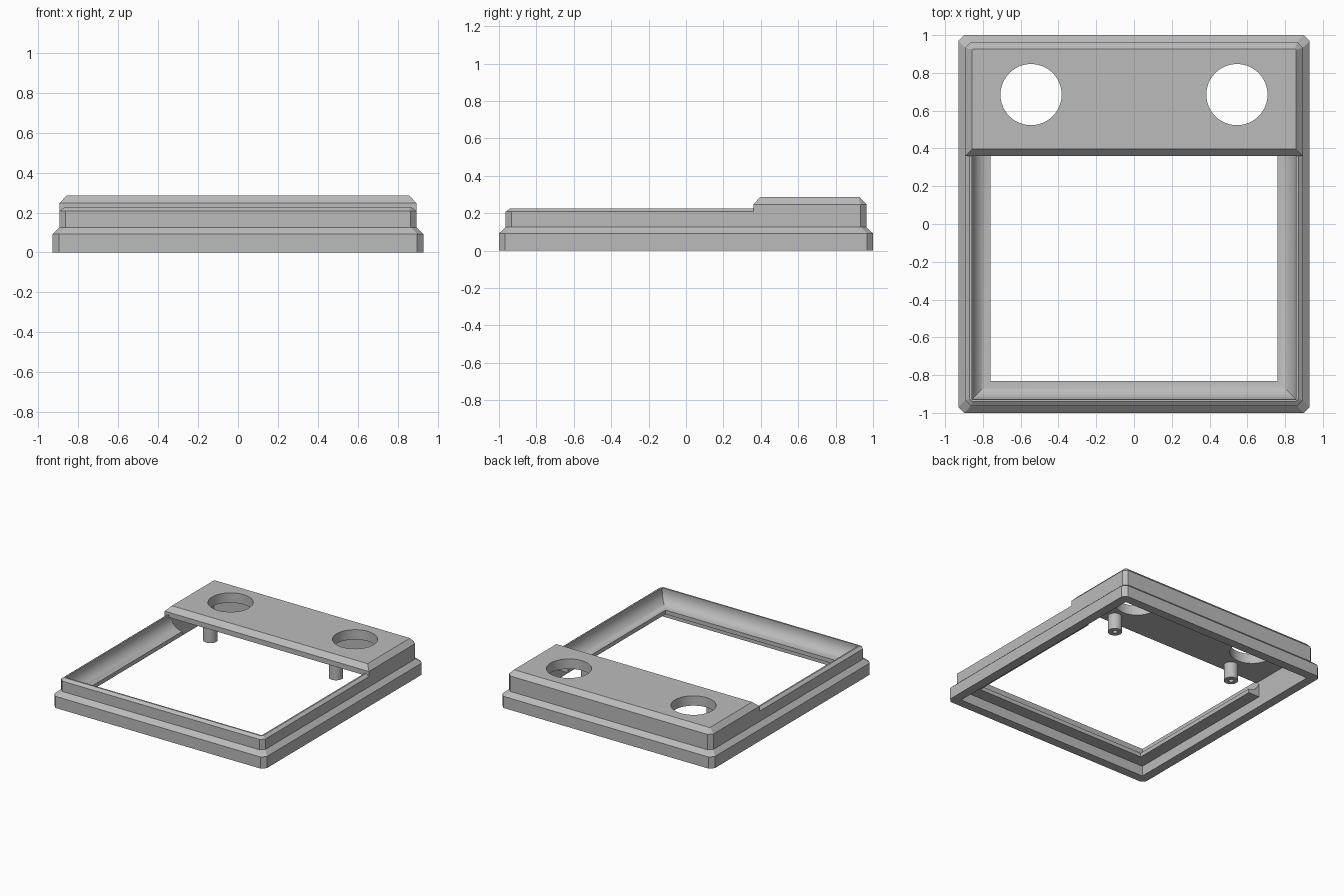
import bpy, bmesh
from math import sin, cos, pi

if "Cube" in bpy.data.objects:
    bpy.data.objects.remove(bpy.data.objects["Cube"], do_unlink=True)

HX, HY = 0.93, 1.0          # half width and half depth of the frame
INNER = 0.072               # inset of the inner wall
DECK_FRONT = 0.36
HOLE_X, HOLE_Y, HOLE_R = 0.545, 0.685, 0.162

grey = bpy.data.materials.new("plain_grey")
grey.use_nodes = True
grey.diffuse_color = (0.5, 0.5, 0.5, 1)
grey.node_tree.nodes["Principled BSDF"].inputs["Base Color"].default_value = (0.5, 0.5, 0.5, 1)


def loft(name, loops, ring=True, wrap=False, caps=False):
    """Skin a row of equal point loops; ring closes each loop, wrap joins last to first."""
    bm = bmesh.new()
    rows = [[bm.verts.new(p) for p in loop] for loop in loops]
    pairs = list(zip(rows, rows[1:])) + ([(rows[-1], rows[0])] if wrap else [])
    n = len(rows[0])
    for a, b in pairs:
        for i in range(n if ring else n - 1):
            j = (i + 1) % n
            bm.faces.new((a[i], a[j], b[j], b[i]))
    if caps:
        bm.faces.new(rows[0])
        bm.faces.new(rows[-1])
    bmesh.ops.remove_doubles(bm, verts=bm.verts[:], dist=1e-5)
    bmesh.ops.recalc_face_normals(bm, faces=bm.faces[:])
    mesh = bpy.data.meshes.new(name)
    bm.to_mesh(mesh)
    bm.free()
    mesh.materials.append(grey)
    obj = bpy.data.objects.new(name, mesh)
    bpy.context.collection.objects.link(obj)
    return obj


def outline(x, y0, y1, z, front, back):
    """Rectangle with cut corners: front and back give the corner cuts."""
    return [(-x + front, y0, z), (x - front, y0, z), (x, y0 + front, z), (x, y1 - back, z),
            (x - back, y1, z), (-x + back, y1, z), (-x, y1 - back, z), (-x, y0 + front, z)]


def circle(x, y, r, z, n=48):
    return [(x + r * cos(2 * pi * i / n), y + r * sin(2 * pi * i / n), z) for i in range(n)]


def smooth(obj):
    bpy.ops.object.select_all(action='DESELECT')
    obj.select_set(True)
    bpy.context.view_layer.objects.active = obj
    bpy.ops.object.shade_smooth_by_angle(angle=0.5)


# Stepped outer frame: inset, height, corner cut
section = [(0, 0, 0.032), (0, 0.092, 0.032), (0.036, 0.126, 0.03), (0.036, 0.208, 0.03),
           (0.06, 0.226, 0.015), (INNER, 0.226, 0), (INNER, 0, 0)]
loft("outer_frame", [outline(HX - d, d - HY, HY - d, z, c, c) for d, z, c in section], wrap=True)

# Concave ledge around the three open sides, ending just under the deck
R = 0.098
LIP = INNER + R
profile = [(INNER, 0.08), (LIP, 0.08)]
profile += [(LIP - R * sin(a), 0.21 - R * cos(a)) for a in [i * pi / 24 for i in range(13)]]
END = 0.39
paths = [[(s * (HX - d), y if y else d - HY, z) for d, z in profile]
         for s, y in ((-1, END), (-1, None), (1, None), (1, END))]
smooth(loft("cove_ledge", paths, caps=True))

# Raised rear deck with bevelled top
DX, DY = HX - 0.036, HY - 0.036
deck = loft("rear_deck", [
    outline(DX, DECK_FRONT, DY, 0.208, 0, 0.03),
    outline(DX, DECK_FRONT, DY, 0.248, 0, 0.03),
    outline(DX - 0.037, DECK_FRONT + 0.037, DY - 0.037, 0.286, 0, 0.005)], caps=True)

# Two round openings through the deck
for s in (-1, 1):
    cutter = loft("hole_cutter", [circle(s * HOLE_X, HOLE_Y, HOLE_R, z) for z in (0.1, 0.4)], caps=True)
    cutter.hide_render = True
    mod = deck.modifiers.new("hole", 'BOOLEAN')
    mod.operation = 'DIFFERENCE'
    mod.solver = 'EXACT'
    mod.object = cutter
    bpy.ops.object.select_all(action='DESELECT')
    deck.select_set(True)
    bpy.context.view_layer.objects.active = deck
    bpy.ops.object.modifier_apply(modifier=mod.name)
    bpy.data.objects.remove(cutter, do_unlink=True)
smooth(deck)

# Hollow screw posts hanging below the deck
for side, s in (("right", -1), ("left", 1)):
    post = [(0.052, 0.215), (0.052, 0.08), (0.018, 0.08), (0.018, 0.18)]
    smooth(loft(side + "_screw_post", [circle(s * 0.55, 0.44, r, z, 32) for r, z in post], caps=True))
